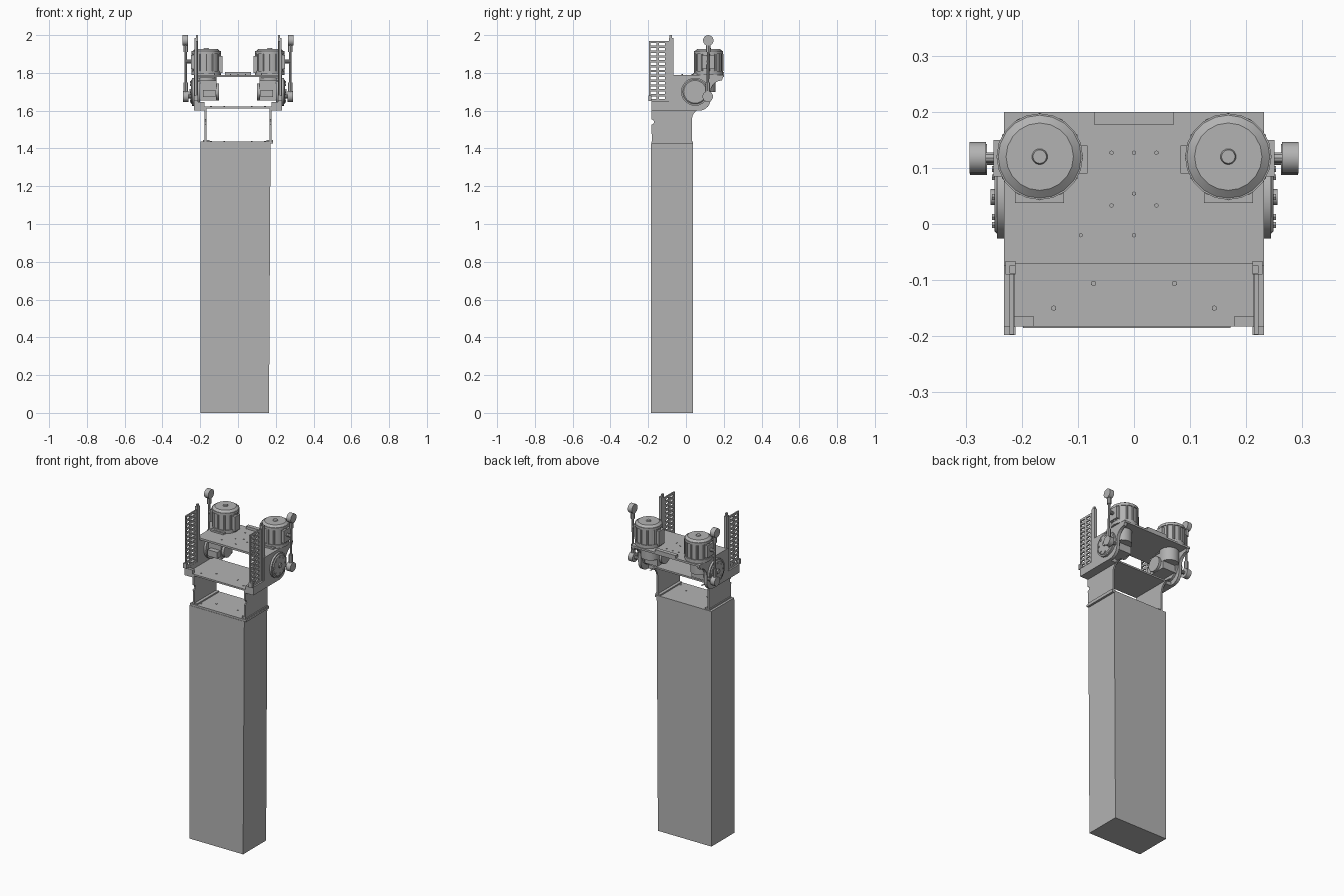
import bpy, bmesh, math
from mathutils import Vector, Matrix

cube = bpy.data.objects.get("Cube")
if cube:
    bpy.data.objects.remove(cube, do_unlink=True)

grey = bpy.data.materials.new("steel grey")
grey.use_nodes = True
grey.diffuse_color = (0.45, 0.45, 0.45, 1)
grey.node_tree.nodes["Principled BSDF"].inputs["Base Color"].default_value = (0.45, 0.45, 0.45, 1)


def finish(name, bm, smooth=False):
    bmesh.ops.recalc_face_normals(bm, faces=bm.faces)
    mesh = bpy.data.meshes.new(name)
    bm.to_mesh(mesh)
    bm.free()
    mesh.materials.append(grey)
    ob = bpy.data.objects.new(name, mesh)
    bpy.context.collection.objects.link(ob)
    if smooth:
        bpy.ops.object.select_all(action="DESELECT")
        ob.select_set(True)
        bpy.context.view_layer.objects.active = ob
        bpy.ops.object.shade_smooth_by_angle(angle=math.radians(35))
    return ob


def add_box(bm, x, y, z):
    size = Vector((abs(x[1] - x[0]), y[1] - y[0], z[1] - z[0]))
    mid = Vector((sum(x), sum(y), sum(z))) / 2
    bmesh.ops.create_cube(bm, size=1, matrix=Matrix.Translation(mid) @ Matrix.Diagonal(size).to_4x4())


def add_rod(bm, a, b, r1, r2=None, sides=16):
    a, b = Vector(a), Vector(b)
    turn = (b - a).to_track_quat("Z", "Y").to_matrix().to_4x4()
    bmesh.ops.create_cone(bm, cap_ends=True, segments=sides, radius1=r1,
                          radius2=r1 if r2 is None else r2, depth=(b - a).length,
                          matrix=Matrix.Translation((a + b) / 2) @ turn)


def box(name, x, y, z):
    bm = bmesh.new()
    add_box(bm, x, y, z)
    finish(name, bm)


def side_plate(name, profile, x0, x1):
    """Extrude a (y, z) outline across x."""
    bm = bmesh.new()
    face = bm.faces.new([bm.verts.new((x0, y, z)) for y, z in profile])
    out = bmesh.ops.extrude_face_region(bm, geom=[face], use_keep_orig=True)
    bmesh.ops.translate(bm, vec=(x1 - x0, 0, 0),
                        verts=[v for v in out["geom"] if isinstance(v, bmesh.types.BMVert)])
    finish(name, bm)


def arc(cy, cz, r, start, end, steps=6):
    return [(cy + r * math.cos(math.radians(start + (end - start) * i / steps)),
             cz + r * math.sin(math.radians(start + (end - start) * i / steps)))
            for i in range(steps + 1)]


# Column, slightly narrower at the foot
bm = bmesh.new()
add_box(bm, (-0.198, 0.172), (-0.185, 0.037), (0, 1.425))
for v in bm.verts:
    if v.co.z < 0.1 and v.co.x > 0:
        v.co.x = 0.164
finish("column", bm)
box("column_cap", (-0.198, 0.185), (-0.183, 0.037), (1.425, 1.437))

# Shelves
box("floor_plate", (-0.213, 0.213), (-0.183, 0.06), (1.612, 1.622))
box("upper_deck", (-0.232, 0.232), (-0.07, 0.2), (1.778, 1.79))
box("rear_tab", (-0.07, 0.07), (0.176, 0.2), (1.79, 1.806))

# Bolts on the shelves and column cap
bm = bmesh.new()
for x, y in ((-0.04, 0.127), (0, 0.127), (0.04, 0.127), (0, 0.054), (-0.04, 0.033),
             (0.04, 0.033), (-0.095, -0.02), (0, -0.02)):
    add_rod(bm, (x, y, 1.79), (x, y, 1.793), 0.004, sides=6)
for x, y in ((-0.143, -0.15), (0.143, -0.15), (-0.072, -0.106), (0.072, -0.106)):
    for z in (1.437, 1.622):
        add_rod(bm, (x, y, z), (x, y, z + 0.003), 0.005, sides=6)
finish("shelf_bolts", bm)

for s, side in ((-1, "right"), (1, "left")):
    # Neck plate with a front notch and a flared rear edge
    neck = ([(-0.18, 1.437), (0.032, 1.437)] + arc(0.087, 1.555, 0.055, 180, 90)
            + [(0.1, 1.612), (-0.183, 1.612)] + arc(-0.183, 1.54, 0.014, 90, -90, 4))
    side_plate(side + "_neck_plate", neck, s * 0.168, s * 0.178)
    box(side + "_neck_foot", (s * 0.15, s * 0.184), (-0.175, 0.03), (1.437, 1.445))

    # Curved cheek carrying the deck
    cheek = ([(-0.183, 1.6), (0.07, 1.6)] + arc(0.07, 1.66, 0.06, -80, 0)
             + arc(0.19, 1.70, 0.06, 180, 90, 5)
             + [(0.2, 1.79), (-0.075, 1.79), (-0.075, 1.65), (-0.183, 1.65)])
    side_plate(side + "_cheek_plate", cheek, s * 0.213, s * 0.232)
    box(side + "_floor_bracket", (s * 0.178, s * 0.23), (-0.183, 0.06), (1.6, 1.612))
    box(side + "_floor_angle", (s * 0.178, s * 0.213), (-0.183, -0.165), (1.612, 1.645))

    # Slotted guard: a grid with cells left open, then thickened
    bm = bmesh.new()
    ys = (-0.197, -0.187, -0.157, -0.142, -0.112, -0.09)
    rows = 25
    zs = [1.65 + 0.32 * i / rows for i in range(rows + 1)]
    grid = [[bm.verts.new((s * 0.218, y, z)) for z in zs] for y in ys]
    for i in range(len(ys) - 1):
        for j in range(rows):
            if not (i in (1, 3) and j % 2):
                bm.faces.new((grid[i][j], grid[i + 1][j], grid[i + 1][j + 1], grid[i][j + 1]))
    guard = finish(side + "_slotted_guard", bm)
    thick = guard.modifiers.new("thickness", "SOLIDIFY")
    thick.thickness = 0.008
    thick.offset = 0
    box(side + "_guard_post", (s * 0.211, s * 0.229), (-0.09, -0.066), (1.65, 1.985))
    box(side + "_post_tip", (s * 0.211, s * 0.222), (-0.088, -0.074), (1.985, 2.0))
    box(side + "_guard_lip", (s * 0.211, s * 0.232), (-0.198, -0.183), (1.65, 1.68))

    # Upright motor with rims, ribs and a low dome
    mx, my = s * 0.168, 0.12
    bm = bmesh.new()
    for z0, z1, r1, r2 in ((1.79, 1.81, 0.077, 0.077), (1.81, 1.90, 0.071, 0.071),
                           (1.90, 1.915, 0.077, 0.077), (1.915, 1.926, 0.074, 0.06),
                           (1.926, 1.932, 0.014, 0.012)):
        add_rod(bm, (mx, my, z0), (mx, my, z1), r1, r2, 20)
    finish(side + "_motor", bm, True)
    bm = bmesh.new()
    for k in range(12):
        a = math.tau * k / 12
        x, y = mx + 0.072 * math.cos(a), my + 0.072 * math.sin(a)
        add_rod(bm, (x, y, 1.81), (x, y, 1.90), 0.006, sides=6)
    finish(side + "_motor_ribs", bm)
    box(side + "_motor_inner_box", (s * 0.083, s * 0.11), (0.09, 0.14), (1.80, 1.89))
    box(side + "_motor_outer_box", (s * 0.23, s * 0.25), (0.085, 0.15), (1.82, 1.895))
    box(side + "_motor_mount", (s * 0.125, s * 0.212), (0.037, 0.09), (1.772, 1.80))

    # Gear housing below the deck
    bm = bmesh.new()
    add_box(bm, (s * 0.115, s * 0.213), (0.0, 0.11), (1.655, 1.76))
    add_rod(bm, (mx, 0.1, 1.70), (mx, 0.1, 1.785), 0.055, sides=16)
    add_rod(bm, (s * 0.10, 0.05, 1.70), (s * 0.14, 0.05, 1.70), 0.045, sides=16)
    add_box(bm, (s * 0.12, s * 0.185), (-0.03, 0.0), (1.672, 1.71))
    finish(side + "_gear_housing", bm, True)

    # Round bolted side cover
    bm = bmesh.new()
    add_rod(bm, (s * 0.2, 0.048, 1.70), (s * 0.244, 0.048, 1.70), 0.074, sides=24)
    add_rod(bm, (s * 0.244, 0.048, 1.70), (s * 0.249, 0.048, 1.70), 0.066, 0.06, sides=24)
    add_rod(bm, (s * 0.249, 0.048, 1.70), (s * 0.256, 0.048, 1.70), 0.014, sides=12)
    for k in range(8):
        a = math.tau * k / 8
        y, z = 0.048 + 0.05 * math.cos(a), 1.70 + 0.05 * math.sin(a)
        add_rod(bm, (s * 0.249, y, z), (s * 0.253, y, z), 0.006, sides=6)
    finish(side + "_round_cover", bm, True)

    # Linkage rod with an eye at each end and arms to the motor and cheek
    bm = bmesh.new()
    rx = s * 0.277
    add_rod(bm, (rx, 0.115, 1.66), (rx, 0.118, 1.96), 0.007, sides=10)
    add_rod(bm, (rx, 0.118, 1.91), (rx, 0.118, 1.95), 0.012, sides=8)
    add_rod(bm, (rx, 0.115, 1.70), (rx, 0.115, 1.75), 0.012, sides=8)
    add_rod(bm, (s * 0.264, 0.118, 1.972), (s * 0.293, 0.118, 1.972), 0.028, sides=16)
    add_rod(bm, (s * 0.262, 0.115, 1.675), (s * 0.292, 0.115, 1.675), 0.028, sides=16)
    add_rod(bm, (s * 0.225, 0.118, 1.86), (rx, 0.118, 1.86), 0.010, sides=10)
    add_rod(bm, (s * 0.225, 0.115, 1.675), (s * 0.27, 0.115, 1.675), 0.010, sides=10)
    finish(side + "_linkage_rod", bm, True)
